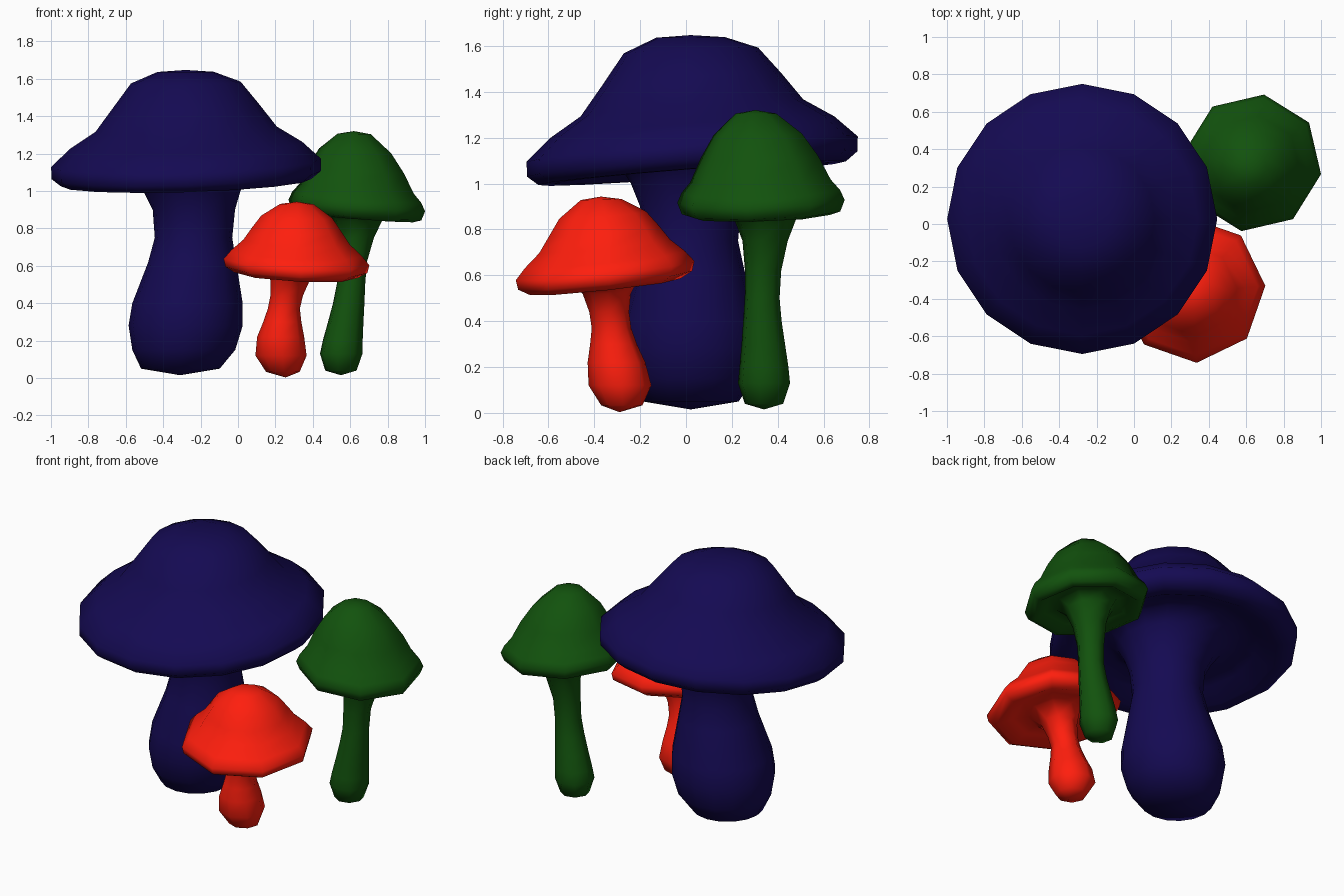
import bpy, bmesh
from math import cos, sin, pi, radians


def loft(name, rings, sides, rgb, turn):
    """Skin rings of (radius, x, y, z, slope_x, slope_y); radius 0 is a pole."""
    bm = bmesh.new()
    loops = []
    for r, x, y, z, sx, sy in rings:
        loop = []
        for i in range(sides if r else 1):
            a = radians(turn) + 2 * pi * i / sides
            dx, dy = r * cos(a), r * sin(a)
            loop.append(bm.verts.new((x + dx, y + dy, z + sx * dx + sy * dy)))
        loops.append(loop)
    for low, high in zip(loops, loops[1:]):
        for i in range(sides):
            j = (i + 1) % sides
            face = [low[i % len(low)], low[j % len(low)], high[j % len(high)], high[i % len(high)]]
            bm.faces.new(list(dict.fromkeys(face)))
    bmesh.ops.recalc_face_normals(bm, faces=bm.faces)
    for f in bm.faces:
        f.smooth = True
    mesh = bpy.data.meshes.new(name)
    bm.to_mesh(mesh)
    bm.free()
    mat = bpy.data.materials.new(name + "_colour")
    mat.diffuse_color = (*rgb, 1)
    mesh.materials.append(mat)
    bpy.context.collection.objects.link(bpy.data.objects.new(name, mesh))


def mushroom(name, stem, cap, base, apex, sides, rgb, turn, slope):
    """Stem rings upwards, then the (radius, z) cap profile from underside to apex.
    The cap drifts from base to apex and its tilt fades out towards the top."""
    rings = [(*s, 0, 0) for s in stem]
    z0, z1 = cap[0][1], cap[-1][1]
    for r, z in cap:
        t = max(0, (z - z0) / (z1 - z0))
        d, k = t ** 2, 1 - t ** 6
        rings.append((r, base[0] + d * (apex[0] - base[0]), base[1] + d * (apex[1] - base[1]),
                      z, k * slope[0], k * slope[1]))
    loft(name, rings, sides, rgb, turn)


# Large blue mushroom
mushroom("large_mushroom",
         [(0, -.31, .02, .015), (.21, -.308, .02, .05), (.275, -.29, .02, .15),
          (.305, -.28, .02, .28), (.295, -.27, .02, .4), (.235, -.245, .02, .62),
          (.207, -.238, .02, .75), (.22, -.236, .02, .9), (.26, -.247, .02, 1.0),
          (.305, -.255, .02, 1.07)],
         [(.38, 1.115), (.49, 1.10), (.60, 1.045), (.67, 1.045), (.72, 1.085), (.722, 1.15),
          (.62, 1.245), (.485, 1.33), (.39, 1.455), (.293, 1.58), (.15, 1.637), (0, 1.647)],
         (-.277, .027), (-.28, .02), 16, (.007, .003, .085), 0, (.03, .077))

# Medium green mushroom
mushroom("medium_mushroom",
         [(0, .55, .34, .015), (.085, .55, .34, .04), (.115, .552, .34, .13),
          (.108, .56, .34, .2), (.096, .576, .337, .3), (.085, .592, .333, .4),
          (.077, .604, .332, .5), (.08, .61, .336, .62), (.1, .628, .345, .75),
          (.135, .637, .345, .84)],
         [(.18, .895), (.25, .895), (.305, .858), (.35, .872), (.37, .922), (.35, .966),
          (.31, 1.012), (.26, 1.115), (.195, 1.215), (.09, 1.305), (0, 1.32)],
         (.635, .327), (.62, .303), 8, (.006, .085, .004), -9.4, (-.08, .03))

# Small red mushroom
mushroom("small_mushroom",
         [(0, .255, -.29, .003), (.09, .24, -.28, .033), (.137, .23, -.288, .12),
          (.126, .228, -.303, .22), (.102, .237, -.316, .3), (.086, .245, -.325, .37),
          (.087, .26, -.335, .44), (.105, .278, -.346, .52)],
         [(.15, .58), (.24, .578), (.33, .550), (.38, .578), (.39, .62), (.35, .668),
          (.285, .727), (.24, .793), (.19, .862), (.09, .93), (0, .943)],
         (.3125, -.3525), (.315, -.37), 8, (1, .013, .004), 3.3, (-.05, .105))
